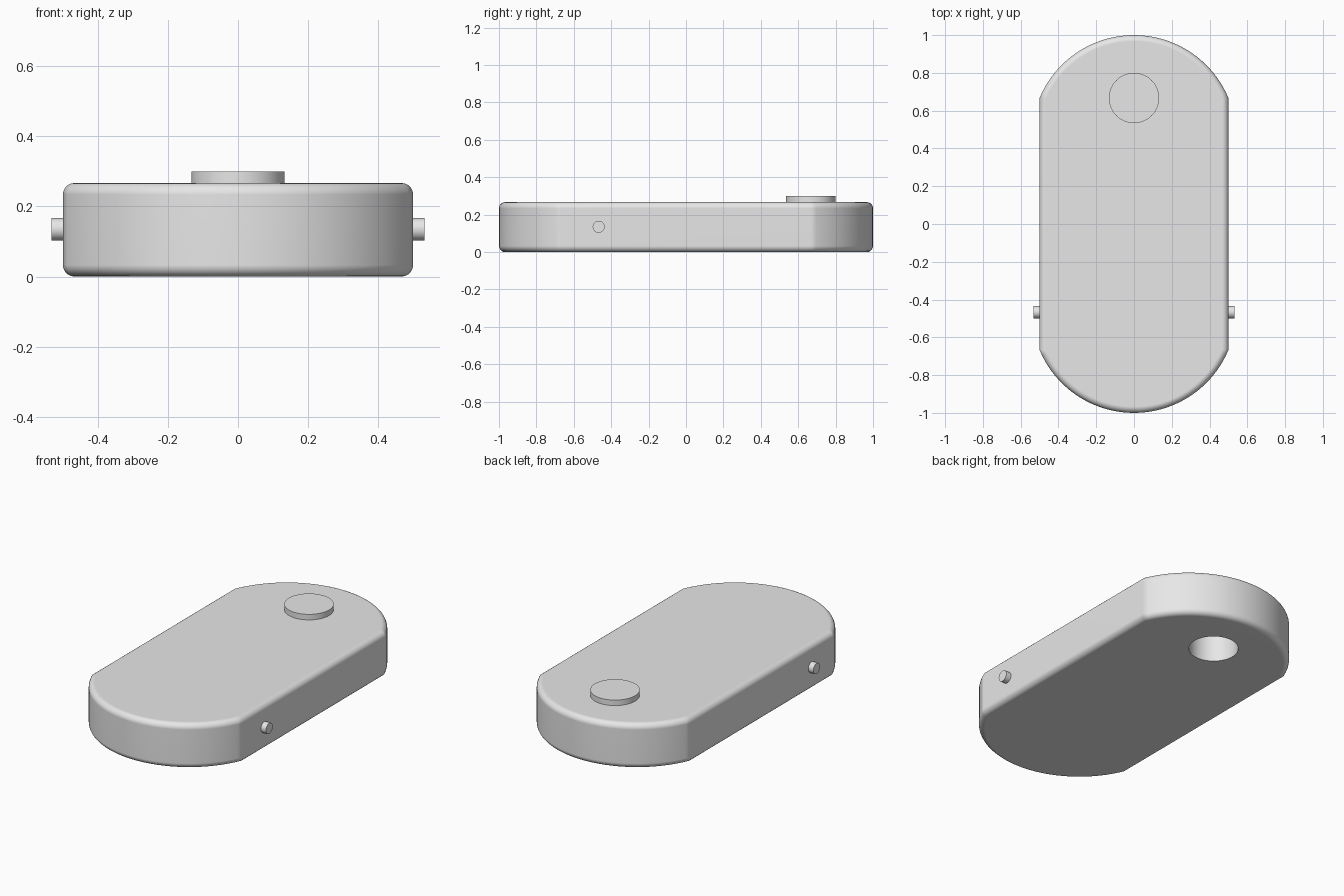
import bpy
import bmesh
from math import asin, cos, sin, radians
from mathutils import Vector

if "Cube" in bpy.data.objects:
    bpy.data.objects.remove(bpy.data.objects["Cube"], do_unlink=True)

HALF_W, HALF_L, HEIGHT = 0.5, 1.0, 0.267
END_DEPTH = 0.333      # how far each curved end extends past the straight sides
BEVEL = 0.033
KNOB_R, KNOB_Y = 0.133, 0.667

grey = bpy.data.materials.new("plain grey")
grey.use_nodes = True
colour = (0.8, 0.8, 0.8, 1)
grey.diffuse_color = colour
grey.node_tree.nodes["Principled BSDF"].inputs["Base Color"].default_value = colour


def activate(obj):
    bpy.ops.object.select_all(action="DESELECT")
    obj.select_set(True)
    bpy.context.view_layer.objects.active = obj


def smooth(obj):
    activate(obj)
    bpy.ops.object.shade_smooth_by_angle(angle=radians(30))


def cylinder(name, radius, start, end, sides=64):
    start, end = Vector(start), Vector(end)
    axis = end - start
    bpy.ops.mesh.primitive_cylinder_add(
        vertices=sides, radius=radius, depth=axis.length,
        location=(start + end) / 2,
        rotation=axis.to_track_quat("Z", "Y").to_euler())
    obj = bpy.context.object
    obj.name = name
    obj.data.materials.append(grey)
    smooth(obj)
    return obj


# Body: straight sides with a shallow arc at each end
radius = (HALF_W ** 2 + END_DEPTH ** 2) / (2 * END_DEPTH)
half_angle = asin(HALF_W / radius)
steps = 40
outline = []
for sign in (1, -1):
    for i in range(steps + 1):
        a = half_angle * (1 - 2 * i / steps)
        outline.append((sign * radius * sin(a),
                        sign * (HALF_L - radius + radius * cos(a)), 0))

bm = bmesh.new()
base = bm.faces.new([bm.verts.new(p) for p in outline])
top = bmesh.ops.extrude_face_region(bm, geom=[base])
bmesh.ops.translate(bm, vec=(0, 0, HEIGHT),
                    verts=[v for v in top["geom"] if isinstance(v, bmesh.types.BMVert)])
bmesh.ops.recalc_face_normals(bm, faces=bm.faces)
mesh = bpy.data.meshes.new("body")
bm.to_mesh(mesh)
bm.free()
body = bpy.data.objects.new("body", mesh)
bpy.context.collection.objects.link(body)
mesh.materials.append(grey)

# Rounded rims, then a bore in the underside
activate(body)
bevel = body.modifiers.new("rounded rims", "BEVEL")
bevel.width = BEVEL
bevel.segments = 5
bevel.limit_method = "ANGLE"
bevel.angle_limit = radians(60)
bpy.ops.object.modifier_apply(modifier=bevel.name)

cutter = cylinder("bore_cutter", KNOB_R, (0, KNOB_Y, -0.1), (0, KNOB_Y, HEIGHT - 0.007))
cutter.hide_render = True
activate(body)
bore = body.modifiers.new("bore", "BOOLEAN")
bore.operation = "DIFFERENCE"
bore.solver = "EXACT"
bore.object = cutter
bpy.ops.object.modifier_apply(modifier=bore.name)
bpy.data.objects.remove(cutter, do_unlink=True)
smooth(body)
weighted = body.modifiers.new("flat shading on large faces", "WEIGHTED_NORMAL")
weighted.keep_sharp = True

# Round button on top
cylinder("top_button", KNOB_R, (0, KNOB_Y, HEIGHT - 0.005), (0, KNOB_Y, 0.3))

# Small pins on both sides
for side, x in (("left", 1), ("right", -1)):
    cylinder(side + "_pin", 0.032, (x * (HALF_W - 0.02), -0.467, 0.135),
             (x * 0.533, -0.467, 0.135), sides=32)
